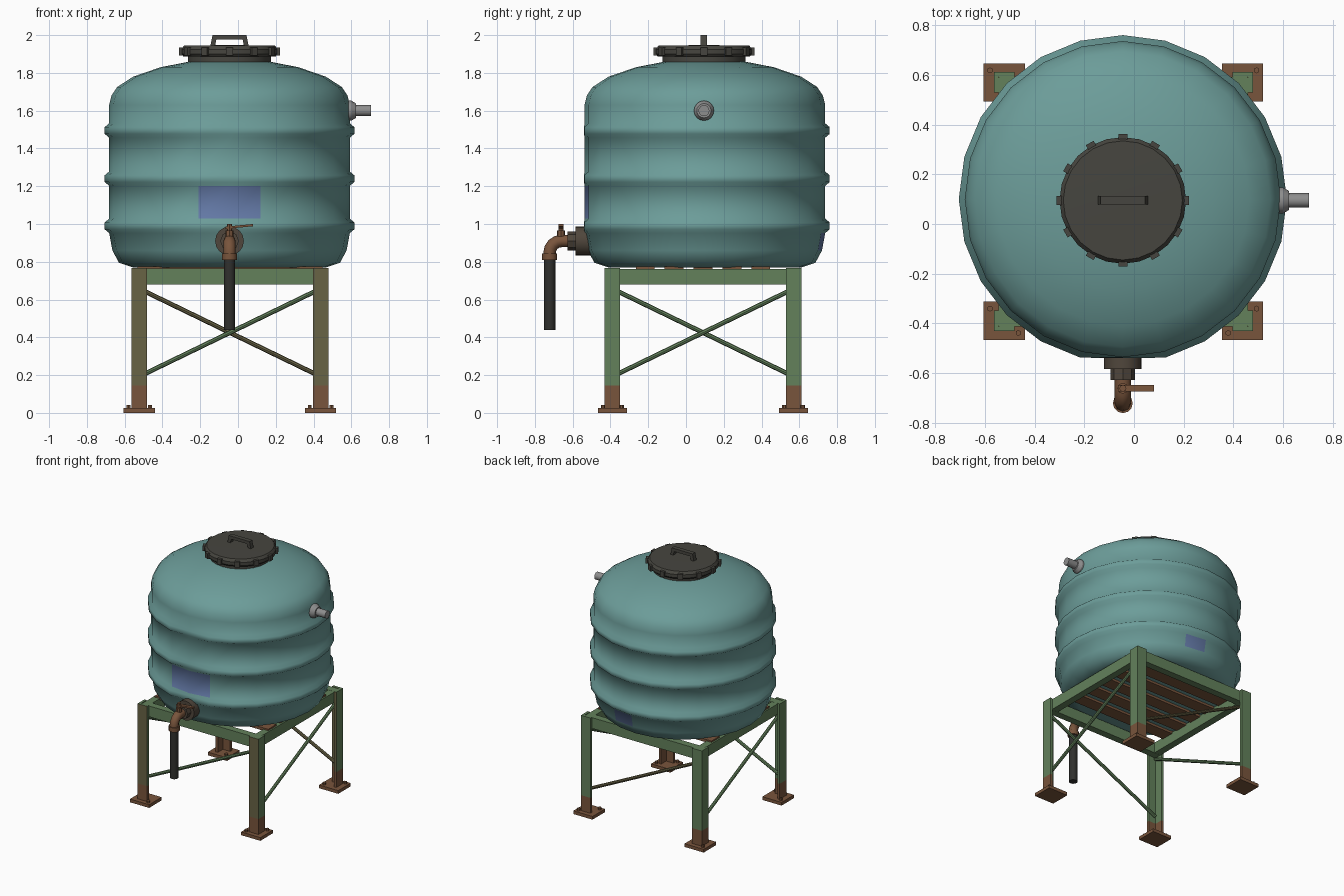
import bpy, bmesh
from math import pi, sin, cos, radians
from mathutils import Vector, Matrix

cube = bpy.data.objects.get("Cube")
if cube:
    bpy.data.objects.remove(cube, do_unlink=True)

CX, CY = -0.045, 0.1      # centre of the tank
SX, SY = -0.043, 0.09     # centre of the stand


def material(name, r, g, b):
    m = bpy.data.materials.new(name)
    m.use_nodes = True
    m.diffuse_color = (r, g, b, 1)
    bsdf = m.node_tree.nodes["Principled BSDF"]
    bsdf.inputs["Base Color"].default_value = (r, g, b, 1)
    bsdf.inputs["Roughness"].default_value = 0.8
    return m


TEAL = material("teal plastic", .15, .335, .32)
BLUE = material("blue label", .125, .19, .38)
GREEN = material("green paint", .125, .22, .105)
OLIVE = material("worn olive paint", .14, .125, .06)
RUST = material("rust", .19, .09, .045)
LID = material("dark lid", .062, .06, .05)
BLACK = material("black pipe", .03, .03, .027)
GREY = material("grey pipe", .27, .27, .27)
BROWN = material("dark brown metal", .08, .062, .045)


def finish(name, bm, *mats, angle=35):
    bmesh.ops.recalc_face_normals(bm, faces=bm.faces)
    me = bpy.data.meshes.new(name)
    bm.to_mesh(me)
    bm.free()
    for m in mats:
        me.materials.append(m)
    ob = bpy.data.objects.new(name, me)
    bpy.context.collection.objects.link(ob)
    if angle:
        bpy.ops.object.select_all(action='DESELECT')
        ob.select_set(True)
        bpy.context.view_layer.objects.active = ob
        bpy.ops.object.shade_smooth_by_angle(angle=radians(angle))
    return ob


def add_box(bm, lo, hi):
    lo, hi = Vector(lo), Vector(hi)
    size = hi - lo
    mat = Matrix.Translation((lo + hi) / 2) @ Matrix.Diagonal((*[abs(s) for s in size], 1))
    return bmesh.ops.create_cube(bm, size=1, matrix=mat)["verts"]


def add_rod(bm, p, q, r, n=12, r2=None):
    p, q = Vector(p), Vector(q)
    d = q - p
    mat = Matrix.Translation((p + q) / 2) @ d.to_track_quat('Z', 'Y').to_matrix().to_4x4()
    bmesh.ops.create_cone(bm, cap_ends=True, segments=n, radius1=r,
                          radius2=r if r2 is None else r2, depth=d.length, matrix=mat)


def lathe(profile, n, x, y):
    """Revolve (radius, z) points; end radii of zero close the shape."""
    bm = bmesh.new()
    rings = []
    for r, z in profile:
        if r == 0:
            rings.append([bm.verts.new((x, y, z))] * n)
        else:
            rings.append([bm.verts.new((x + r * cos(2 * pi * i / n), y + r * sin(2 * pi * i / n), z))
                          for i in range(n)])
    for a, b in zip(rings, rings[1:]):
        for i in range(n):
            j = (i + 1) % n
            bm.faces.new(list(dict.fromkeys((a[i], a[j], b[j], b[i]))))
    return bm


# Tank: ribbed body with a domed top
R = 0.637
profile = [(0, .77), (.51, .77), (.585, .795), (.62, .86)]
for rib in (.99, 1.24, 1.495):
    profile += [(R, rib - .038), (.661, rib - .018), (.661, rib + .018), (R, rib + .038)]
profile += [(R, 1.63), (.625, 1.68), (.595, 1.725), (.51, 1.78),
            (.365, 1.83), (.2, 1.862), (0, 1.865)]
bm = lathe(profile, 24, CX, CY)
for v in bm.verts:                      # flat pad behind the outlet
    if abs(v.co.x - CX) < .01 and v.co.y < CY - .6:
        v.co.y = max(v.co.y, CY - .64)
for f in bm.faces:                      # labels on the front and low on the back
    c = f.calc_center_median()
    front = c.y < CY - .5 and abs(c.x - CX) < .13 and 1.06 < c.z < 1.18
    back = c.y > CY + .5 and 0 < c.x - CX < .13 and .87 < c.z < .94
    f.material_index = 1 if front or back else 0
tank = finish("tank", bm, TEAL, BLUE, angle=0)
for p in tank.data.polygons:
    p.use_smooth = True

# Lid with grip lugs and a handle
LY = .095
bm = lathe([(0, 1.85), (.22, 1.85), (.22, 1.888), (.245, 1.888), (.255, 1.9),
            (.255, 1.925), (.24, 1.945), (0, 1.947)], 24, CX, LY)
finish("lid", bm, LID)
bm = bmesh.new()
for i in range(12):
    verts = add_box(bm, (.245, -.018, 1.892), (.267, .018, 1.934))
    bmesh.ops.rotate(bm, verts=verts, cent=(0, 0, 0), matrix=Matrix.Rotation(i * pi / 6, 3, 'Z'))
    bmesh.ops.translate(bm, verts=verts, vec=(CX, LY, 0))
finish("lid_lugs", bm, LID, angle=0)
bm = bmesh.new()
add_box(bm, (CX - .09, LY - .017, 1.976), (CX + .09, LY + .017, 2.0))
for s in (-1, 1):
    verts = add_box(bm, (CX + s * .077, LY - .017, 1.94), (CX + s * .102, LY + .017, 1.998))
    for v in verts:                     # posts lean inwards
        if v.co.z > 1.97:
            v.co.x -= s * .012
finish("lid_handle", bm, LID, angle=0)

# Overflow pipe on the side
bm = bmesh.new()
add_rod(bm, (.56, LY, 1.6), (.6, LY, 1.6), .053, 16)
add_rod(bm, (.6, LY, 1.6), (.625, LY, 1.6), .053, 16, .038)
add_rod(bm, (.62, LY, 1.6), (.705, LY, 1.6), .029, 16)
finish("overflow_pipe", bm, GREY)

# Outlet tap
TZ, TY = .91, -.722
bm = bmesh.new()
add_rod(bm, (CX, -.5, TZ), (CX, -.585, TZ), .076, 16)
add_rod(bm, (CX, -.58, TZ), (CX, -.628, TZ), .05, 8)
finish("outlet_boss", bm, BROWN)

curve = bpy.data.curves.new("tap_elbow", 'CURVE')
curve.dimensions = '3D'
curve.bevel_depth = .033
curve.bevel_resolution = 2
curve.use_fill_caps = True
spline = curve.splines.new('POLY')
path = [(-.62, TZ), (-.66, TZ)]
path += [(-.66 + .062 * -sin(a), TZ - .062 + .062 * cos(a)) for a in (pi / 8, pi / 4, pi * 3 / 8, pi / 2)]
path += [(TY, .82)]
spline.points.add(len(path) - 1)
for pt, (y, z) in zip(spline.points, path):
    pt.co = (CX, y, z, 1)
curve.materials.append(RUST)
bpy.context.collection.objects.link(bpy.data.objects.new("tap_elbow", curve))

bm = bmesh.new()
add_rod(bm, (CX, TY, .81), (CX, TY, .845), .04, 12)
add_rod(bm, (CX, -.662, TZ), (CX, -.662, .965), .022, 8)
add_rod(bm, (CX, -.662, .96), (CX, -.662, 1.0), .014, 8)
finish("tap_fittings", bm, RUST)
bm = bmesh.new()
verts = add_box(bm, (CX - .02, -.674, .974), (.08, -.648, .986))
for v in verts:
    if v.co.x > 0:
        v.co.z += .014
finish("tap_lever", bm, RUST, angle=0)
bm = bmesh.new()
add_rod(bm, (CX, TY, .44), (CX, TY, .815), .03, 12)
finish("drain_pipe", bm, BLACK)

# Stand legs: angle iron with rusty ends, base plates and bolts
for sx, side in ((-1, "right"), (1, "left")):
    for sy, end in ((-1, "front"), (1, "back")):
        ox, oy = SX + sx * .522, SY + sy * .522     # outer corner of the leg
        ix, iy = ox - sx * .083, oy - sy * .083
        bm = bmesh.new()
        for z0, z1 in ((.02, .145), (.145, .768)):
            outline = [(ox, oy), (ix, oy), (ix, oy - sy * .02),
                       (ox - sx * .02, oy - sy * .02), (ox - sx * .02, iy), (ox, iy)]
            face = bm.faces.new([bm.verts.new((x, y, z0)) for x, y in outline])
            ext = bmesh.ops.extrude_face_region(bm, geom=[face], use_keep_orig=True)["geom"]
            bmesh.ops.translate(bm, vec=(0, 0, z1 - z0),
                                verts=[g for g in ext if isinstance(g, bmesh.types.BMVert)])
        bmesh.ops.recalc_face_normals(bm, faces=bm.faces)
        for f in bm.faces:
            f.normal_update()
            low = f.calc_center_median().z < .14
            f.material_index = 2 if low else 1 if f.normal.y < -.9 else 0
        finish(f"{end}_{side}_leg", bm, GREEN, OLIVE, RUST, angle=0)

        fx, fy = SX + sx * .48, SY + sy * .48
        bm = bmesh.new()
        add_box(bm, (fx - .083, fy - .077, 0), (fx + .083, fy + .077, .025))
        for s in (-1, 1):
            bx, by = fx - s * sx * .057, fy - s * .049
            add_rod(bm, (bx, by, .02), (bx, by, .042), .012, 6)
        finish(f"{end}_{side}_foot", bm, RUST, angle=0)

# Stand frame beams
bm = bmesh.new()
for s in (-1, 1):
    y0, x0 = SY + s * .502, SX + s * .502
    add_box(bm, (SX - .5, y0, .68), (SX + .5, y0 - s * .055, .764))
    add_box(bm, (x0, SY - .5, .681), (x0 - s * .055, SY + .5, .763))
finish("frame_beams", bm, GREEN, angle=0)

# Slats under the tank
bm = bmesh.new()
for i in range(-2, 3):
    y = SY + i * .153
    add_box(bm, (SX - .49, y - .05, .752), (SX + .49, y + .05, .774))
finish("slats", bm, RUST, angle=0)

# One diagonal brace on each side of the stand
corners = [(-1, -1), (1, -1), (1, 1), (-1, 1)]
for i, name in enumerate(("front", "left", "back", "right")):
    (ax, ay), (bx, by) = corners[i], corners[(i + 1) % 4]
    bm = bmesh.new()
    add_rod(bm, (SX + ax * .485, SY + ay * .485, .19), (SX + bx * .485, SY + by * .485, .66), .0125, 8)
    finish(f"{name}_brace", bm, OLIVE if name == "back" else GREEN)
